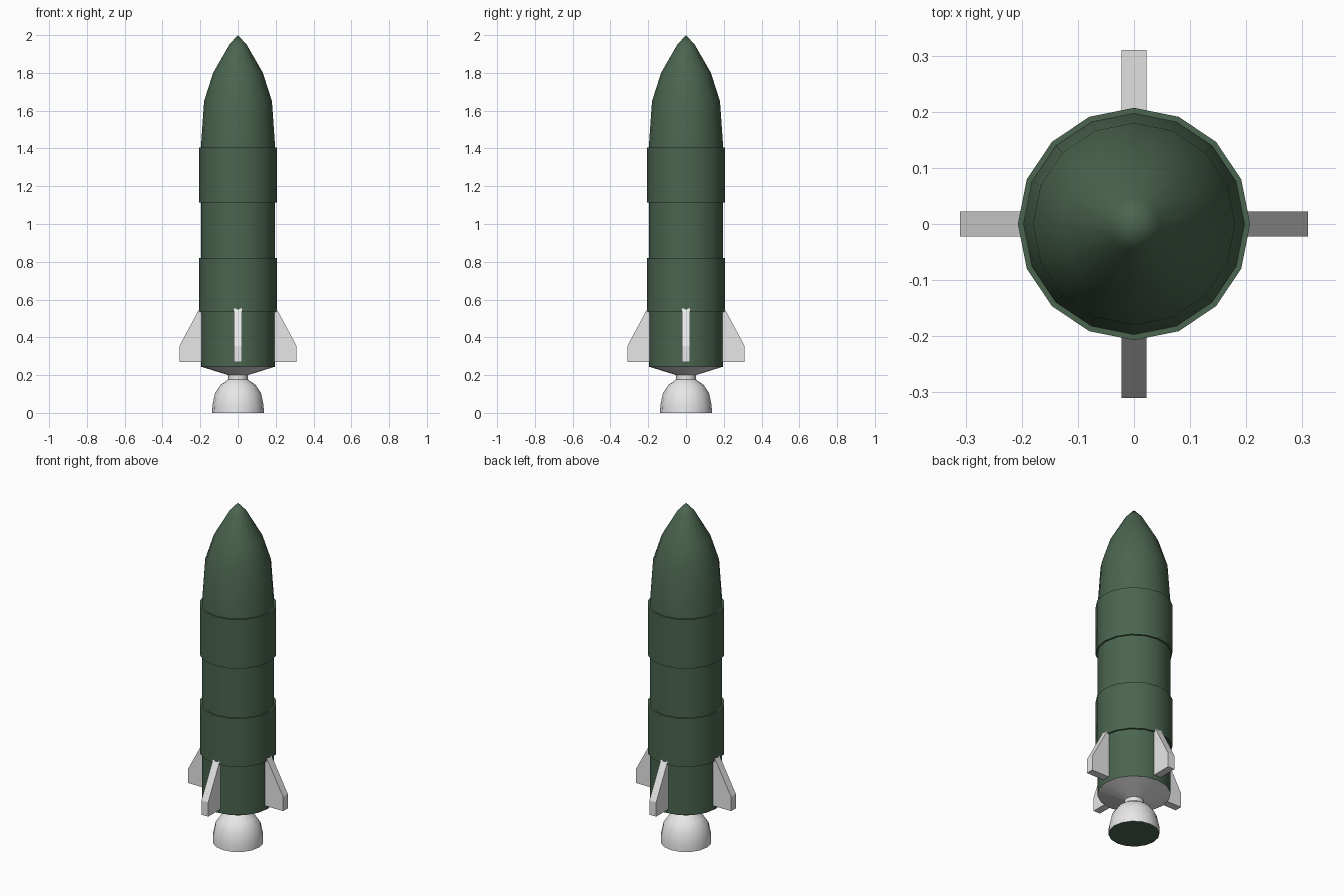
import bpy, bmesh, math

if "Cube" in bpy.data.objects:
    bpy.data.objects.remove(bpy.data.objects["Cube"])


def material(name, rgb):
    m = bpy.data.materials.new(name)
    m.diffuse_color = (*rgb, 1)
    m.use_nodes = True
    m.node_tree.nodes["Principled BSDF"].inputs["Base Color"].default_value = m.diffuse_color
    return m


green = material("dark green", (0.07, 0.13, 0.08))
white = material("light grey", (0.8, 0.8, 0.8))
SIDES = 16


def finish(name, bm, mats, smooth=None):
    bmesh.ops.recalc_face_normals(bm, faces=bm.faces)
    mesh = bpy.data.meshes.new(name)
    bm.to_mesh(mesh)
    bm.free()
    for m in mats:
        mesh.materials.append(m)
    if smooth:
        mesh.polygons.foreach_set("use_smooth", [True] * len(mesh.polygons))
        mesh.set_sharp_from_angle(angle=math.radians(smooth))
    ob = bpy.data.objects.new(name, mesh)
    bpy.context.collection.objects.link(ob)
    return ob


def lathe(name, profile, mats, smooth, cap_bottom=False, cap_material=0):
    """Turn (radius, z) points, listed bottom to top, around the z axis."""
    bm = bmesh.new()
    rings = []
    for r, z in profile:
        n = SIDES if r > 0 else 1
        rings.append([bm.verts.new((r * math.cos(math.tau * i / SIDES),
                                    r * math.sin(math.tau * i / SIDES), z)) for i in range(n)])
    for a, b in zip(rings, rings[1:]):
        for i in range(SIDES):
            j = (i + 1) % SIDES
            bm.faces.new((a[i], a[j], b[j], b[i]) if len(b) > 1 else (a[i], a[j], b[0]))
    if cap_bottom:
        bm.faces.new(rings[0][::-1]).material_index = cap_material
    return finish(name, bm, mats, smooth)


# Body with two raised bands and the pointed nose
lathe("rocket_body", [
    (0.197, 0.245), (0.197, 0.535), (0.207, 0.535), (0.207, 0.82), (0.197, 0.82),
    (0.197, 1.115), (0.207, 1.115), (0.207, 1.405), (0.197, 1.405),
    (0.18, 1.65), (0.132, 1.8), (0.046, 1.95), (0, 2.0)], [green], 40)

# Engine: bell nozzle, neck and shallow cone, with a dark disc in the mouth
lathe("engine_nozzle", [
    (0.137, 0), (0.136, 0.04), (0.122, 0.105), (0.092, 0.15), (0.052, 0.177),
    (0.052, 0.2), (0.197, 0.245)], [white, green], 50, True, 1)

# Four fins
FIN = [(0.18, 0.27), (0.31, 0.27), (0.31, 0.355), (0.2, 0.56), (0.18, 0.56)]
for k, side in enumerate(("right", "back", "left", "front")):
    bm = bmesh.new()
    face = bm.faces.new([bm.verts.new((x, -0.022, z)) for x, z in FIN])
    ext = bmesh.ops.extrude_face_region(bm, geom=[face])["geom"]
    bmesh.ops.translate(bm, vec=(0, 0.044, 0),
                        verts=[g for g in ext if isinstance(g, bmesh.types.BMVert)])
    fin = finish(side + "_fin", bm, [white])
    fin.rotation_euler.z = k * math.pi / 2
